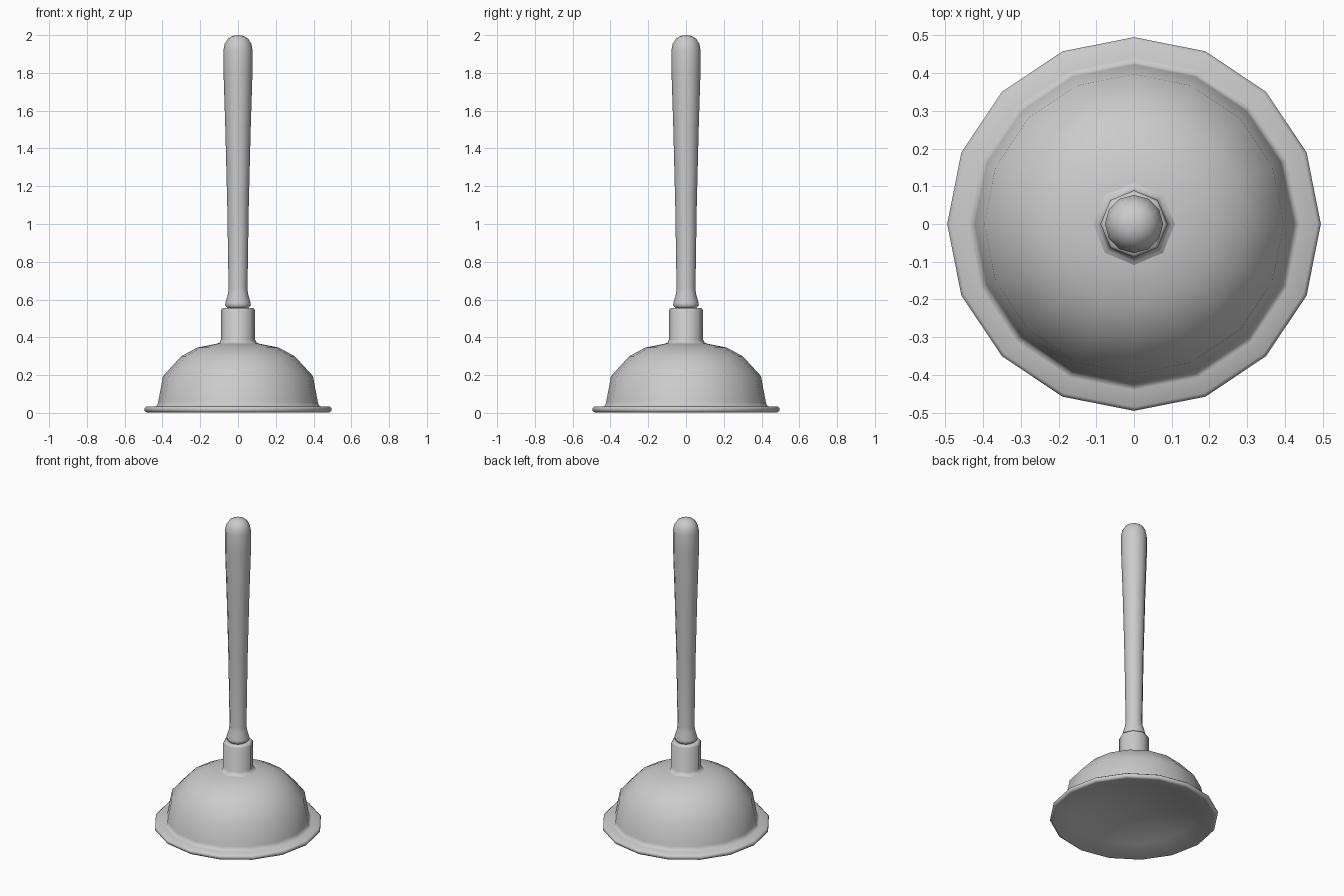
import bpy, bmesh, math

if "Cube" in bpy.data.objects:
    bpy.data.objects.remove(bpy.data.objects["Cube"])


def lathe(name, profile, sides, smooth_angle=60):
    """Revolve (radius, height) points about z; radius 0 closes to a pole."""
    bm = bmesh.new()
    rings = []
    for r, z in profile:
        if r == 0:
            rings.append([bm.verts.new((0, 0, z))] * sides)
        else:
            rings.append([bm.verts.new((r * math.cos(2 * math.pi * i / sides),
                                        r * math.sin(2 * math.pi * i / sides), z))
                          for i in range(sides)])
    for a, b in zip(rings, rings[1:]):
        for i in range(sides):
            j = (i + 1) % sides
            corners = list(dict.fromkeys((a[i], a[j], b[j], b[i])))
            bm.faces.new(corners)
    bmesh.ops.recalc_face_normals(bm, faces=bm.faces[:])
    mesh = bpy.data.meshes.new(name)
    bm.to_mesh(mesh)
    bm.free()
    obj = bpy.data.objects.new(name, mesh)
    bpy.context.collection.objects.link(obj)
    bpy.ops.object.select_all(action='DESELECT')
    obj.select_set(True)
    bpy.context.view_layer.objects.active = obj
    bpy.ops.object.shade_smooth_by_angle(angle=math.radians(smooth_angle))
    return obj


# Rubber cup: hollowed underside, rolled flange, rounded dome
lathe("rubber_cup", [
    (0, 0.10), (0.2, 0.08), (0.36, 0.04), (0.475, 0.003), (0.485, 0.003),
    (0.495, 0.012), (0.495, 0.026), (0.485, 0.034), (0.44, 0.034),
    (0.428, 0.04), (0.422, 0.06), (0.397, 0.195), (0.30, 0.30),
    (0.215, 0.346), (0.11, 0.367), (0, 0.37)], 16)

# Octagonal collar that grips the handle
lathe("collar", [
    (0, 0.355), (0.12, 0.362), (0.098, 0.372), (0.089, 0.39), (0.089, 0.545),
    (0.082, 0.556), (0.06, 0.556), (0, 0.55)], 8)

# Tapered wooden handle with a flared foot and a round tip
lathe("handle", [
    (0, 0.54), (0.055, 0.555), (0.068, 0.568), (0.067, 0.582), (0.053, 0.63),
    (0.05, 0.66), (0.057, 1.1), (0.067, 1.5), (0.077, 1.81), (0.077, 1.92),
    (0.07, 1.955), (0.053, 1.982), (0.028, 1.996), (0, 2.0)], 12)
